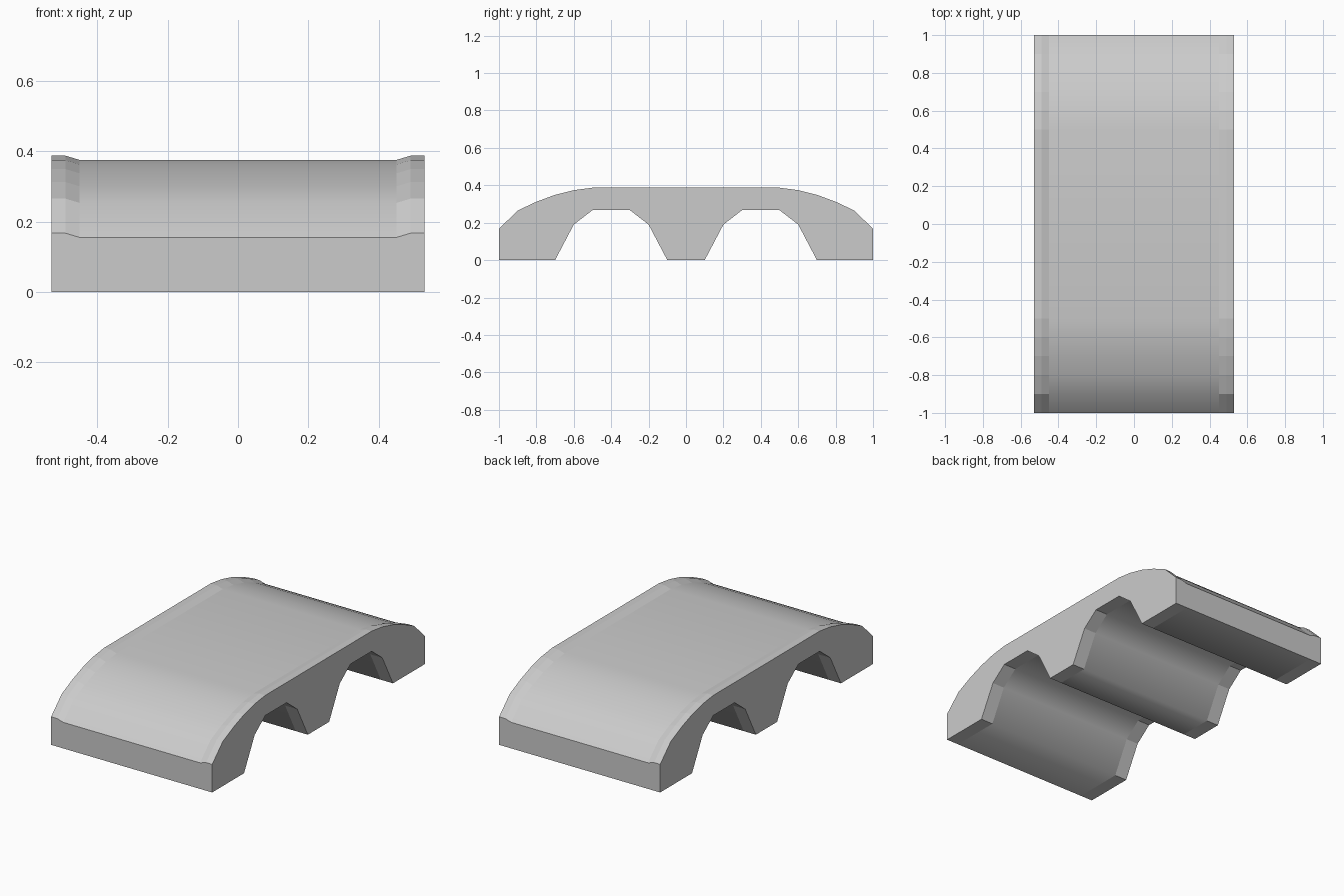
import bpy, bmesh

if "Cube" in bpy.data.objects:
    bpy.data.objects.remove(bpy.data.objects["Cube"])

# Half profiles (y, z) from the middle outwards: crown of the deck, arched underside
crown = [(.5, .387), (.6, .374), (.7, .349), (.8, .312), (.9, .265), (1, .167)]
under = [(.1, 0), (.2, .19), (.3, .267), (.5, .267), (.6, .19), (.7, 0), (1, 0)]


def mirrored(half):
    return [(-y, z) for y, z in reversed(half)] + list(half)


# Cross-section stations: (x, how far the deck is sunk below the raised kerb)
stations = [(-.53, 0), (-.49, 0), (-.45, .012), (.45, .012), (.49, 0), (.53, 0)]

bm = bmesh.new()
rings = []
for x, sink in stations:
    top = [(y, z - sink) for y, z in reversed(mirrored(crown))]
    rings.append([bm.verts.new((x, y, z)) for y, z in mirrored(under) + top])

# Skin between stations; the wide middle span is smooth, the kerbs faceted
n = len(rings[0])
for i, (a, b) in enumerate(zip(rings, rings[1:])):
    for k in range(n):
        j = (k + 1) % n
        f = bm.faces.new((a[k], a[j], b[j], b[k]))
        f.smooth = i == 2

# Side walls
bm.faces.new(rings[0])
bm.faces.new(rings[-1])
bmesh.ops.recalc_face_normals(bm, faces=bm.faces)

# Crisp edges around the end walls and along the kerb lines
for e in bm.edges:
    p, q = e.verts[0].co, e.verts[1].co
    end_edge = abs(p.y) > .99 and abs(q.y) > .99
    kerb_edge = abs(p.x - q.x) < .001
    e.smooth = not (end_edge or kerb_edge)

mesh = bpy.data.meshes.new("bridge_deck")
bm.to_mesh(mesh)
bm.free()
bridge = bpy.data.objects.new("bridge_deck", mesh)
bpy.context.collection.objects.link(bridge)
